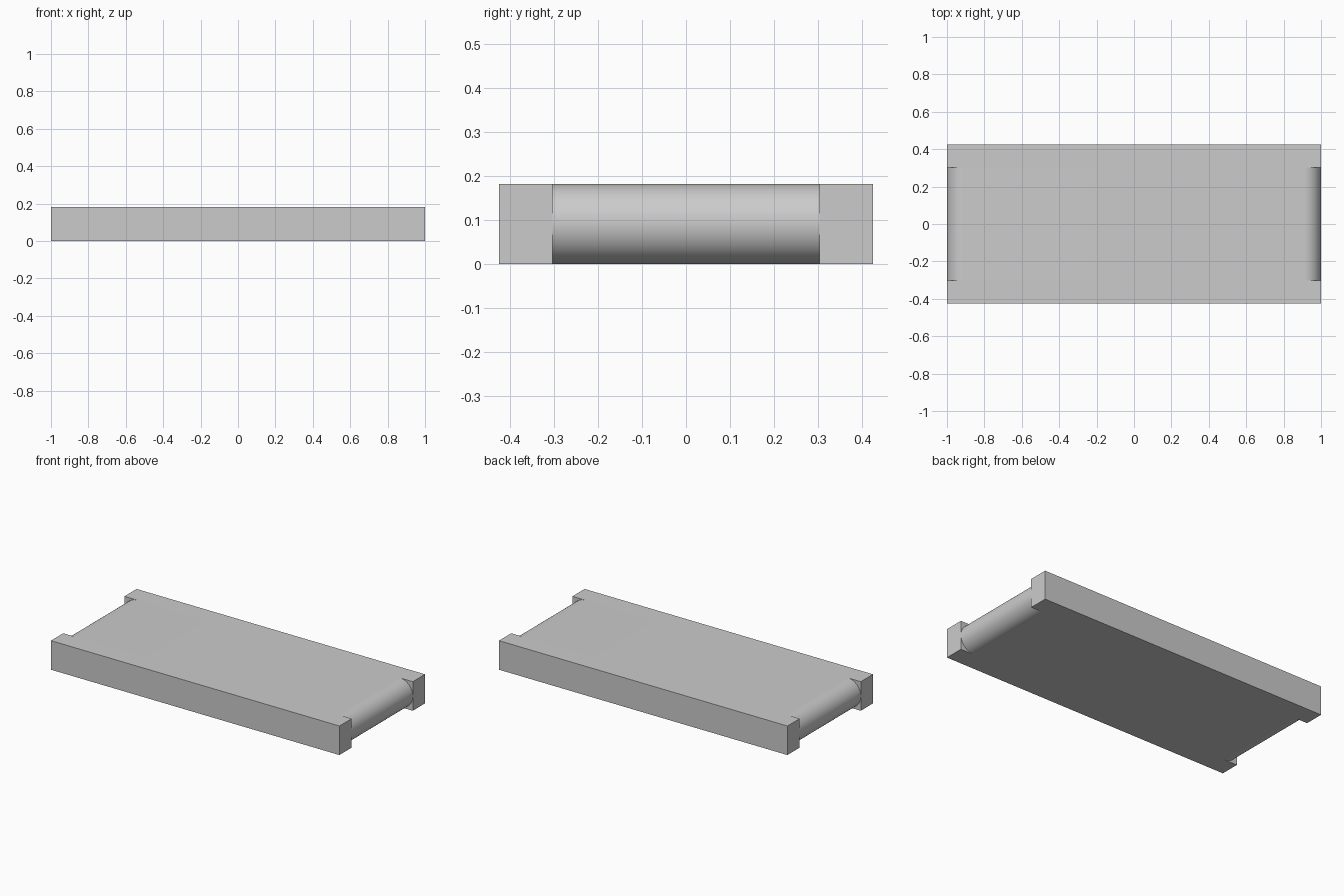
import bpy, bmesh, math

if "Cube" in bpy.data.objects:
    bpy.data.objects.remove(bpy.data.objects["Cube"])

HALF_LEN, HEIGHT = 1.0, 0.182
INNER, OUTER = 0.303, 0.424
R = HEIGHT / 2


def make_object(name, bm):
    bmesh.ops.recalc_face_normals(bm, faces=bm.faces)
    mesh = bpy.data.meshes.new(name)
    bm.to_mesh(mesh)
    bm.free()
    obj = bpy.data.objects.new(name, mesh)
    bpy.context.collection.objects.link(obj)
    return obj


def extrude_profile(name, points, y0, y1):
    """Extrude an (x, z) outline from y0 to y1."""
    bm = bmesh.new()
    face = bm.faces.new([bm.verts.new((x, y0, z)) for x, z in points])
    ext = bmesh.ops.extrude_face_region(bm, geom=[face])
    verts = [g for g in ext["geom"] if isinstance(g, bmesh.types.BMVert)]
    bmesh.ops.translate(bm, verts=verts, vec=(0, y1 - y0, 0))
    return make_object(name, bm)


# Belt: a rounded-end loop between the rails
steps = 32
outline = []
for side, start in ((1, -math.pi / 2), (-1, math.pi / 2)):
    for i in range(steps + 1):
        a = start + math.pi * i / steps
        outline.append((side * (HALF_LEN - R) + R * math.cos(a), R + R * math.sin(a)))
belt = extrude_profile("belt", outline, -INNER, INNER)
bpy.context.view_layer.objects.active = belt
belt.select_set(True)
bpy.ops.object.shade_smooth_by_angle(angle=math.radians(30))

# Side rails: full-length boxes flush with the belt
rail = [(-HALF_LEN, 0), (HALF_LEN, 0), (HALF_LEN, HEIGHT), (-HALF_LEN, HEIGHT)]
for name, s in (("front_rail", -1), ("back_rail", 1)):
    extrude_profile(name, rail, s * INNER, s * OUTER)
